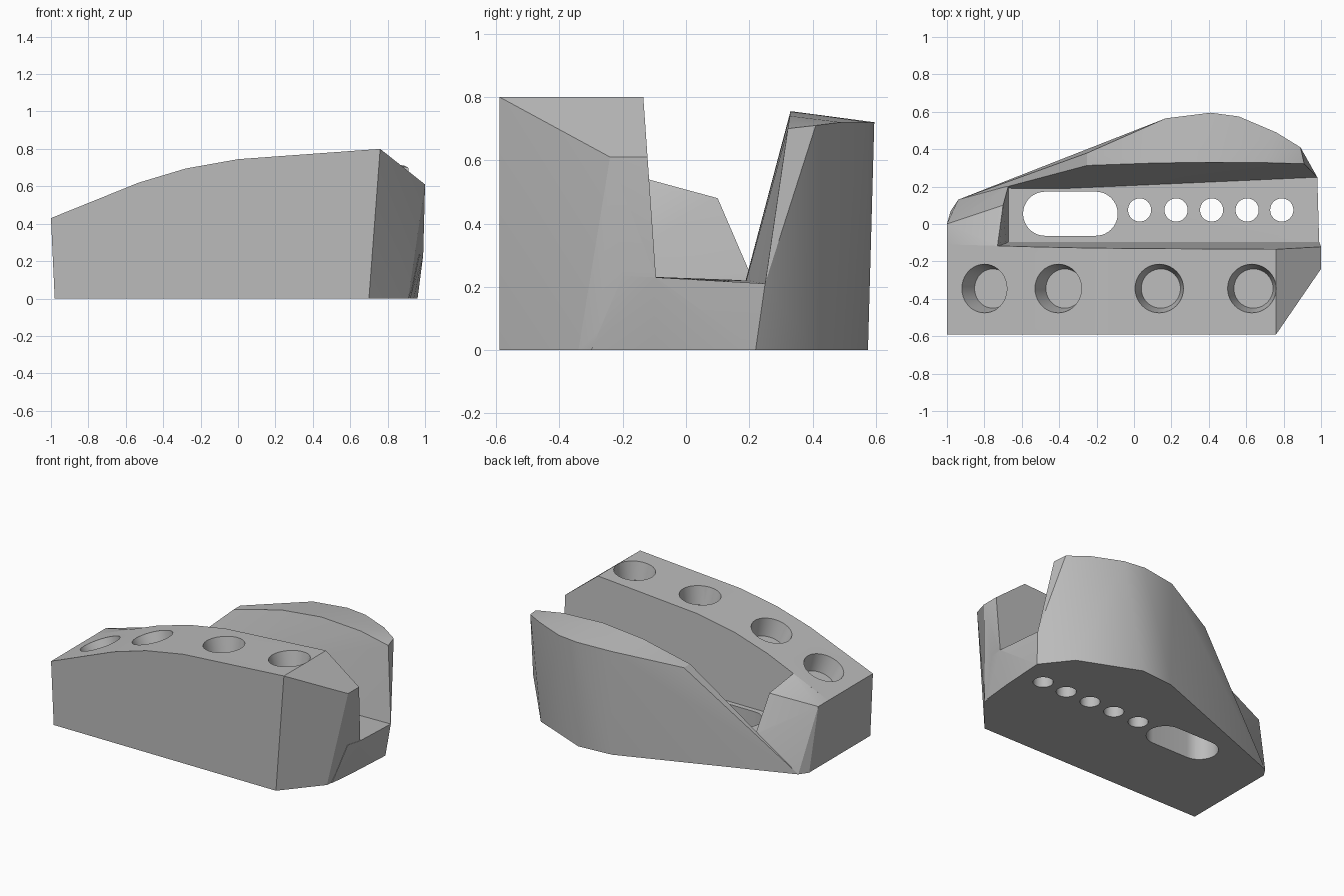
import bpy
import bmesh
import math
from mathutils import Vector

cube = bpy.data.objects.get("Cube")
if cube:
    bpy.data.objects.remove(cube, do_unlink=True)

grey = bpy.data.materials.new("light_grey")
grey.use_nodes = True
colour = (0.5, 0.5, 0.5, 1)
grey.diffuse_color = colour
grey.node_tree.nodes["Principled BSDF"].inputs["Base Color"].default_value = colour


def add_object(name, bm):
    bmesh.ops.recalc_face_normals(bm, faces=bm.faces)
    mesh = bpy.data.meshes.new(name)
    bm.to_mesh(mesh)
    bm.free()
    mesh.materials.append(grey)
    obj = bpy.data.objects.new(name, mesh)
    bpy.context.collection.objects.link(obj)
    return obj


def hull(name, points):
    """Solid convex block around the given corners."""
    bm = bmesh.new()
    for p in points:
        bm.verts.new(p)
    res = bmesh.ops.convex_hull(bm, input=bm.verts)
    unused = [g for g in res["geom_interior"] if isinstance(g, bmesh.types.BMVert)]
    bmesh.ops.delete(bm, geom=unused, context="VERTS")
    bmesh.ops.dissolve_limit(bm, angle_limit=0.005, verts=bm.verts, edges=bm.edges)
    return add_object(name, bm)


def ring(x, y, z, radius, sides=40):
    step = math.tau / sides
    return [(x + radius * math.cos(i * step), y + radius * math.sin(i * step), z)
            for i in range(sides)]


def combine(target, tool, operation):
    """Apply a boolean and discard the tool."""
    mod = target.modifiers.new("boolean", "BOOLEAN")
    mod.operation = operation
    mod.solver = "EXACT"
    mod.object = tool
    tool.hide_render = True
    bpy.context.view_layer.objects.active = target
    bpy.ops.object.modifier_apply(modifier=mod.name)
    bpy.data.objects.remove(tool, do_unlink=True)


def front_wall_y(z):
    return -0.095 - 0.07 * (z - 0.23)


def rear_wall_y(z):
    return 0.25 + 0.147 * (z - 0.21)


# Front block: arched top, tapered sides and a chamfered corner
FRONT = -0.59
arch = [(-1, 0.43), (-0.53, 0.62), (-0.28, 0.695), (0, 0.745), (0.76, 0.8)]
points = [(x, y, z) for x, z in arch for y in (FRONT, front_wall_y(z))]
points += [(1, -0.24, 0.61), (1, front_wall_y(0.61), 0.61),
           (0.99, front_wall_y(0.23), 0.23), (0.94, front_wall_y(0), 0),
           (0.91, -0.34, 0), (0.70, FRONT, 0), (-0.98, FRONT, 0),
           (-0.98, front_wall_y(0), 0)]
body = hull("holder_body", points)

# Channel floor, with its curved rear edge
rear_low = [(0.96, 0.22), (0.81, 0.41), (0.51, 0.53), (0.41, 0.575),
            (0.17, 0.555), (-0.94, 0.13)]
floor_points = [(x, y, 0) for x, y in rear_low]
floor_points += [(-0.67, -0.3, 0), (0.92, -0.3, 0), (0.94, -0.1, 0),
                 (-0.67, -0.2, 0.235), (-0.67, 0.21, 0.22), (-0.55, 0.255, 0.21),
                 (0.97, -0.2, 0.235), (0.99, -0.1, 0.23), (0.98, 0.25, 0.21)]
floor = hull("channel_floor", floor_points)

# Rear wall: leaning inner face, crowned top, sloping left end
crown = [(-0.25, 0.64), (0.1, 0.725), (0.4, 0.755), (0.7, 0.74), (0.91, 0.70)]
rear_high = [(-0.25, 0.38, 0.64), (0.17, 0.565, 0.71), (0.41, 0.595, 0.72),
             (0.56, 0.575, 0.72), (0.76, 0.49, 0.72), (0.89, 0.41, 0.71)]
wall_points = [(x, rear_wall_y(z), z) for x, z in crown] + rear_high
wall_points += [(x, y, 0) for x, y in rear_low]
wall_points += [(-0.57, 0.25, 0.21), (0.98, 0.25, 0.21), (-0.57, 0.24, 0)]
wall = hull("rear_wall", wall_points)

# Left end block closing the channel
end = hull("left_end", [
    (-1, -0.3, 0.43), (-1, 0, 0.43), (-0.73, -0.3, 0.539), (-0.73, -0.117, 0.539),
    (-0.70, 0.10, 0.48), (-0.67, 0.21, 0.225), (-0.67, -0.3, 0.23),
    (-0.98, -0.3, 0), (-0.98, 0.07, 0), (-0.94, 0.13, 0),
    (-0.67, 0.225, 0), (-0.67, -0.3, 0)])

for part in (floor, wall, end):
    combine(body, part, "UNION")

# Tapered blind sockets, square to the arched top
for x in (-0.80, -0.405, 0.135, 0.63):
    (xa, za), (xb, zb) = next((a, b) for a, b in zip(arch, arch[1:]) if a[0] <= x <= b[0])
    slope = (zb - za) / (xb - xa)
    up = Vector((-slope, 0, 1)).normalized()
    turn = Vector((0, 0, 1)).rotation_difference(up)
    centre = Vector((x, -0.345, za + slope * (x - xa)))
    profile = ring(0, 0, -0.12, 0.105) + ring(0, 0, 0, 0.13) + ring(0, 0, 0.05, 0.14)
    socket = hull("socket_cutter", [centre + turn @ Vector(p) for p in profile])
    combine(body, socket, "DIFFERENCE")

# Row of through holes and the long slot
for x in (0.03, 0.225, 0.415, 0.605, 0.79):
    combine(body, hull("hole_cutter", ring(x, 0.075, -0.1, 0.062) + ring(x, 0.075, 0.4, 0.062)),
            "DIFFERENCE")
slot = [p for x in (-0.475, -0.205) for z in (-0.1, 0.4) for p in ring(x, 0.055, z, 0.118)]
combine(body, hull("slot_cutter", slot), "DIFFERENCE")

# Smooth the curved walls, keep the edges crisp
bpy.ops.object.select_all(action="DESELECT")
body.select_set(True)
bpy.context.view_layer.objects.active = body
bpy.ops.object.shade_smooth_by_angle(angle=math.radians(20))
